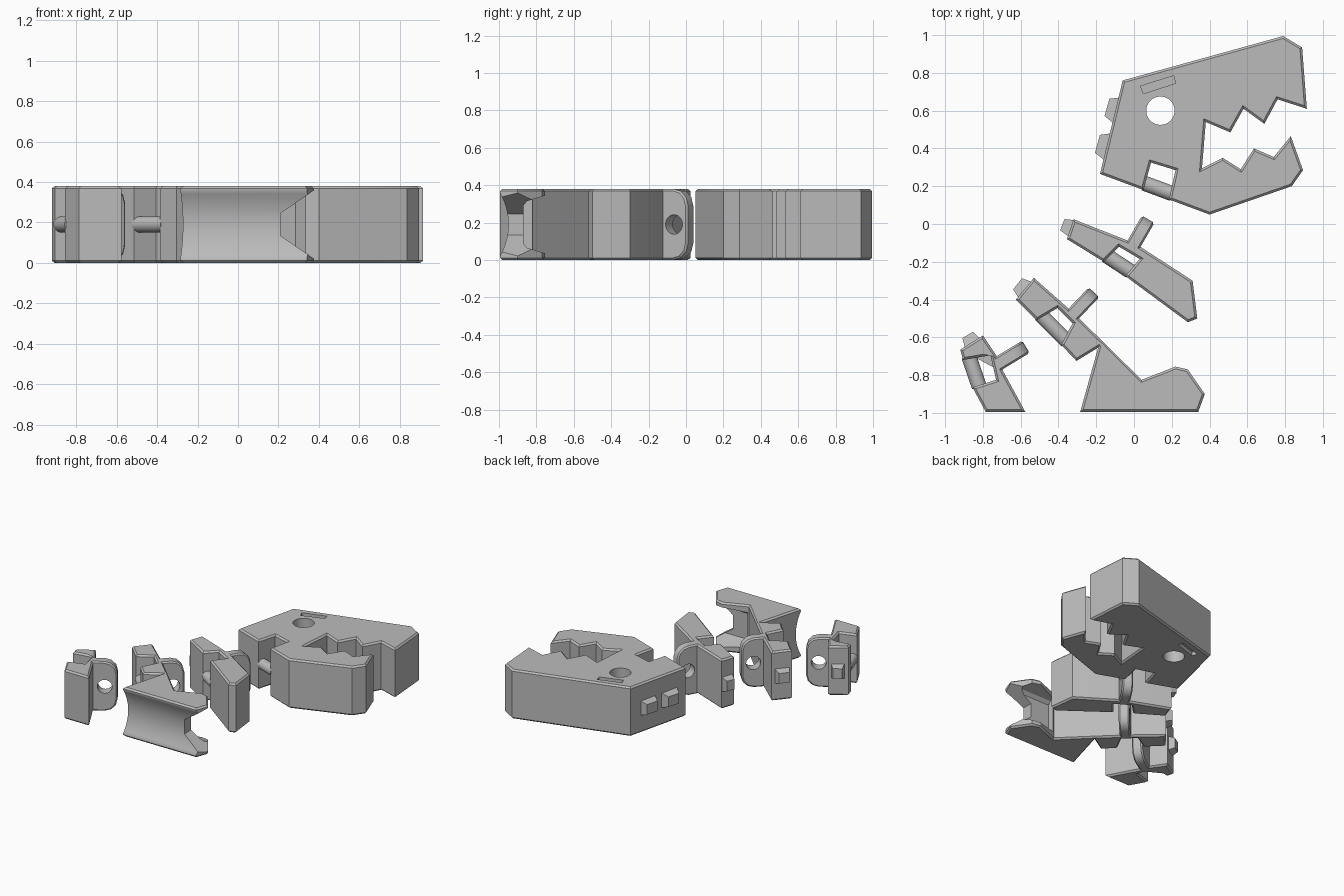
import bpy, bmesh
from mathutils import Vector, Matrix

if "Cube" in bpy.data.objects:
    bpy.data.objects.remove(bpy.data.objects["Cube"])

H = 0.38
MID = H / 2
X, Y, Z = Vector((1, 0, 0)), Vector((0, 1, 0)), Vector((0, 0, 1))

grey = bpy.data.materials.new("plain_grey")
grey.use_nodes = True
grey.diffuse_color = (0.5, 0.5, 0.5, 1)
grey.node_tree.nodes["Principled BSDF"].inputs["Base Color"].default_value = (0.5, 0.5, 0.5, 1)


def finish(name, bm):
    bmesh.ops.recalc_face_normals(bm, faces=bm.faces)
    mesh = bpy.data.meshes.new(name)
    bm.to_mesh(mesh)
    bm.free()
    mesh.materials.append(grey)
    ob = bpy.data.objects.new(name, mesh)
    bpy.context.collection.objects.link(ob)
    return ob


def select(ob):
    bpy.ops.object.select_all(action='DESELECT')
    ob.select_set(True)
    bpy.context.view_layer.objects.active = ob


def prism(name, pts, depth, origin=Vector(), u=X, v=Y, bevel=0.0):
    """Extrude a flat outline along u x v, with chamfered rims."""
    bm = bmesh.new()
    n = u.cross(v)
    base = bm.faces.new([bm.verts.new(origin + u * a + v * b) for a, b in pts])
    ext = bmesh.ops.extrude_face_region(bm, geom=[base], use_keep_orig=True)["geom"]
    top = [e for e in ext if isinstance(e, bmesh.types.BMFace)][0]
    bmesh.ops.translate(bm, verts=top.verts, vec=n * depth)
    if bevel:
        bmesh.ops.recalc_face_normals(bm, faces=bm.faces)
        rims = list(base.edges) + list(top.edges)
        bmesh.ops.bevel(bm, geom=rims, offset=bevel, segments=1, affect='EDGES')
    return finish(name, bm)


def rod(name, a, b, r, seg=32):
    """Cylinder between two points."""
    a, b = Vector(a), Vector(b)
    bm = bmesh.new()
    m = Matrix.Translation((a + b) / 2) @ (b - a).to_track_quat('Z', 'Y').to_matrix().to_4x4()
    bmesh.ops.create_cone(bm, cap_ends=True, segments=seg, radius1=r, radius2=r,
                          depth=(b - a).length, matrix=m)
    return finish(name, bm)


def cut(ob, cutter):
    mod = ob.modifiers.new("cut", 'BOOLEAN')
    mod.operation = 'DIFFERENCE'
    mod.solver = 'EXACT'
    mod.object = cutter
    select(ob)
    bpy.ops.object.modifier_apply(modifier=mod.name)
    bpy.data.objects.remove(cutter)


def bump(name, a, b):
    """Tapered back scale standing on the edge from a to b."""
    a, b = Vector((*a, MID)), Vector((*b, MID))
    d = (b - a).normalized()
    out = Vector((d.y, -d.x, 0))
    bm = bmesh.new()
    bmesh.ops.create_cube(bm, size=1)
    for vert in bm.verts:
        s = 0.65 if vert.co.z > 0 else 1.0
        c = vert.co.copy()
        vert.co = ((a + b) / 2 + d * c.x * s * (b - a).length
                   + Z * c.y * s * 0.12 + out * (c.z * 0.06 + 0.015))
    finish(name, bm)


def pin(name, a, b, inner):
    """Hinge pin across the open side of a notch."""
    a, b, inner = Vector((*a, MID)), Vector((*b, MID)), Vector((*inner, MID))
    d = (b - a).normalized()
    into = inner - a
    into = (into - d * into.dot(d)).normalized() * 0.035
    rod(name, a + into - d * 0.008, b + into + d * 0.008, 0.04)


def link(name, root, tip):
    """Upright plate with rounded outer corners and a pin hole."""
    root, tip = Vector((*root, 0)), Vector((*tip, 0))
    d = (tip - root).normalized()
    side = d.cross(Z)
    length, r = (tip - root).length, 0.09
    low = [(length - r, 0), (length - r * 0.5, r * 0.134),
           (length - r * 0.134, r * 0.5), (length, r)]
    pts = [(-0.02, 0)] + low + [(p, H - q) for p, q in reversed(low)] + [(-0.02, H)]
    ob = prism(name, pts, 0.076, root - side * 0.038, d, Z, 0.01)
    c = root + d * (length * 0.46) + Z * MID
    cut(ob, rod("hole_cutter", c - side * 0.2, c + side * 0.2, 0.052))


# head with toothed jaws; the hinge notch is part of the outline
notch = [(0.05, 0.18), (0.09, 0.325), (0.22, 0.285), (0.185, 0.13)]
skull = [(-0.06, 0.76), (-0.18, 0.265)] + notch + [(0.40, 0.05), (0.835, 0.2), (0.895, 0.285)]
lower_teeth = [(0.83, 0.465), (0.74, 0.355), (0.635, 0.4), (0.565, 0.29), (0.47, 0.35), (0.36, 0.295)]
upper_teeth = [(0.38, 0.54), (0.51, 0.485), (0.58, 0.61), (0.69, 0.53), (0.76, 0.66), (0.915, 0.61)]
snout = [(0.89, 0.935), (0.79, 0.995)]
head = prism("head", skull + lower_teeth + upper_teeth + snout, H, bevel=0.012)
cut(head, rod("eye_cutter", (0.14, 0.6, -0.1), (0.14, 0.6, 0.5), 0.075, 48))
brow = [(0.035, 0.73), (0.05, 0.69), (0.22, 0.745), (0.21, 0.785)]
for z in (-0.07, H - 0.03):
    cut(head, prism("brow_cutter", brow, 0.1, Z * z))
pin("head_pin", notch[0], notch[3], notch[1])
bump("head_scale_upper", (-0.08, 0.675), (-0.12, 0.535))
bump("head_scale_lower", (-0.13, 0.485), (-0.17, 0.34))

# torso segment with arm
notch = [(-0.16, -0.2), (-0.08, -0.12), (0.03, -0.185), (-0.045, -0.275)]
prism("torso", [(-0.32, 0.025), (-0.355, -0.08)] + notch
      + [(-0.02, -0.295), (0.285, -0.52), (0.335, -0.5), (0.31, -0.3),
         (0.04, -0.125), (-0.04, -0.085)], H, bevel=0.012)
pin("torso_pin", notch[0], notch[3], notch[1])
link("torso_link", (0.0, -0.105), (0.075, 0.025))
bump("torso_scale", (-0.32, 0.025), (-0.355, -0.065))

# hip segment with leg and foot
notch = [(-0.515, -0.51), (-0.405, -0.445), (-0.325, -0.525), (-0.385, -0.64)]
leg = prism("leg", [(-0.53, -0.285), (-0.625, -0.4)] + notch
            + [(-0.305, -0.725), (-0.19, -0.655), (-0.285, -0.995), (0.34, -0.995),
               (0.375, -0.9), (0.285, -0.77), (0.22, -0.755), (0.04, -0.825),
               (-0.285, -0.505), (-0.355, -0.44)], H, bevel=0.012)
# arched sole, forked toes and the groove over the instep
cut(leg, rod("sole_cutter", (-0.5, -1.29, MID), (0.6, -1.29, MID), 0.34, 96))
cut(leg, prism("toe_cutter", [(0.21, 0.135), (0.21, 0.245), (0.45, 0.41), (0.45, -0.03)],
               0.6, Vector((0, -0.6, 0)), X, Z))
cut(leg, prism("instep_cutter", [(-0.87, 0.09), (-0.85, 0.065), (-0.7, 0.02),
                                 (-0.7, 0.36), (-0.85, 0.315), (-0.87, 0.29)],
               0.5, X * 0.05, Y, Z))
pin("leg_pin", notch[0], notch[3], notch[1])
link("leg_link", (-0.32, -0.475), (-0.212, -0.362))
bump("leg_scale", (-0.545, -0.3), (-0.618, -0.39))

# tail segment
notch = [(-0.905, -0.72), (-0.76, -0.695), (-0.73, -0.825), (-0.855, -0.865)]
prism("tail", [(-0.8, -0.59), (-0.92, -0.665)] + notch
      + [(-0.785, -0.995), (-0.575, -0.995), (-0.695, -0.775), (-0.73, -0.695)], H, bevel=0.012)
pin("tail_pin", notch[0], notch[3], notch[1])
link("tail_link", (-0.712, -0.735), (-0.572, -0.65))
bump("tail_scale", (-0.815, -0.6), (-0.9, -0.652))

for ob in bpy.context.scene.objects:
    if ob.type == 'MESH':
        select(ob)
        bpy.ops.object.shade_smooth_by_angle()
